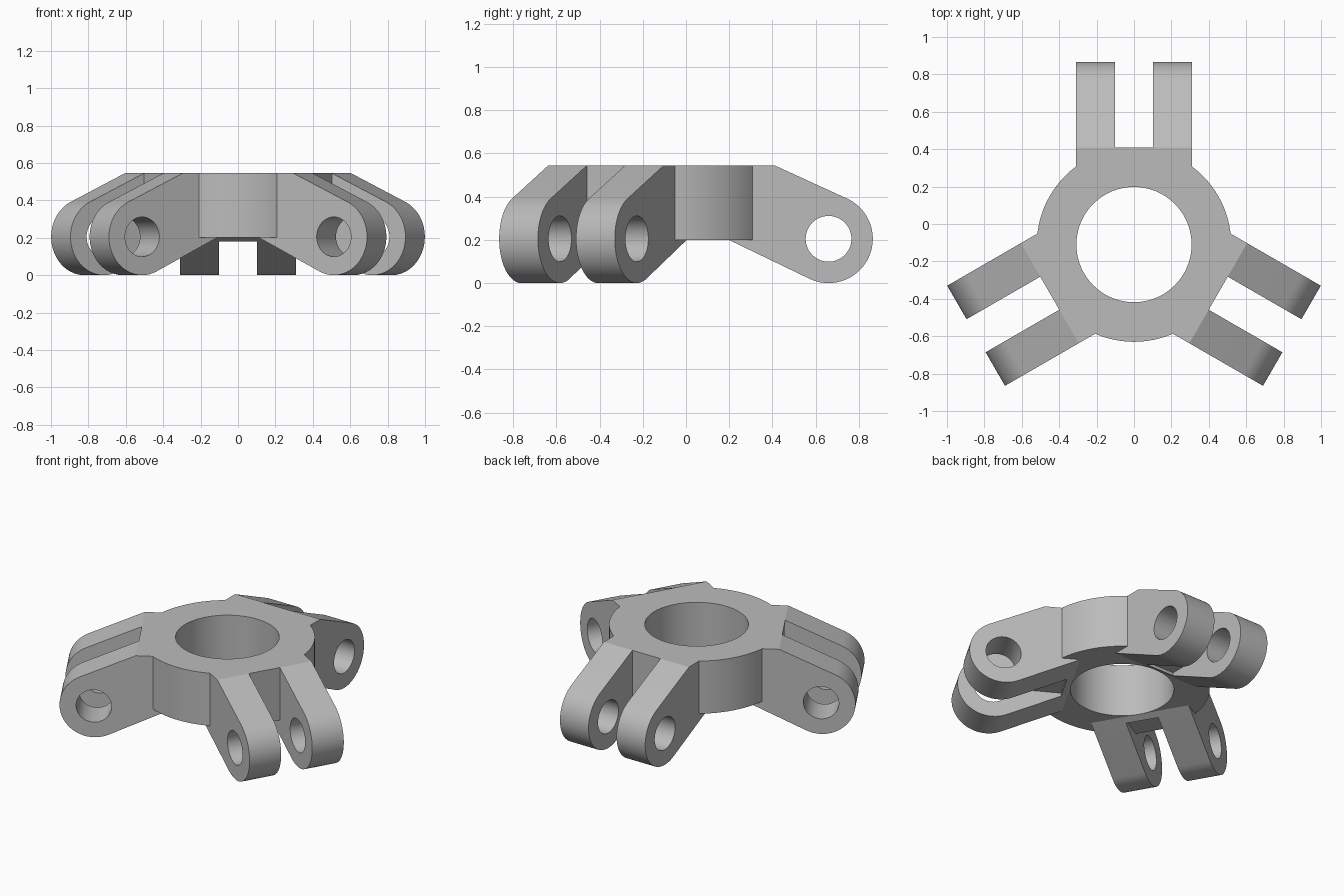
import bpy, bmesh, math
from mathutils import Matrix, Vector

cube = bpy.data.objects.get("Cube")
if cube:
    bpy.data.objects.remove(cube, do_unlink=True)

CENTRE_Y = -0.11
TOP, BASE = 0.545, 0.2
RING_R, BORE_R = 0.52, 0.308
ARM_HALF, SLOT_HALF = 0.309, 0.102
EYE = Vector((0.77, 0.205))
EYE_R, PIN_R = 0.205, 0.106

grey = bpy.data.materials.new("plain grey")
grey.use_nodes = True
grey.diffuse_color = (0.5, 0.5, 0.5, 1)
grey.node_tree.nodes["Principled BSDF"].inputs["Base Color"].default_value = (0.5, 0.5, 0.5, 1)


def make_object(name, bm, matrix):
    bmesh.ops.recalc_face_normals(bm, faces=bm.faces)
    mesh = bpy.data.meshes.new(name)
    bm.to_mesh(mesh)
    bm.free()
    mesh.transform(matrix)
    mesh.materials.append(grey)
    obj = bpy.data.objects.new(name, mesh)
    bpy.context.collection.objects.link(obj)
    return obj


def slab(name, profile, half, turn):
    """Extrude an (outward, up) profile sideways, then turn it about the hub."""
    bm = bmesh.new()
    face = bm.faces.new([bm.verts.new((-half, s, z)) for s, z in profile])
    ext = bmesh.ops.extrude_face_region(bm, geom=[face])["geom"]
    verts = [v for v in ext if isinstance(v, bmesh.types.BMVert)]
    bmesh.ops.translate(bm, verts=verts, vec=(2 * half, 0, 0))
    place = Matrix.Translation((0, CENTRE_Y, 0)) @ Matrix.Rotation(turn, 4, "Z")
    return make_object(name, bm, place)


def drum(name, radius, low, high):
    bm = bmesh.new()
    bmesh.ops.create_cone(bm, cap_ends=True, segments=96, radius1=radius,
                          radius2=radius, depth=high - low)
    return make_object(name, bm, Matrix.Translation((0, CENTRE_Y, (low + high) / 2)))


def arc(radius, start, end, steps):
    return [(EYE.x + radius * math.cos(a), EYE.y + radius * math.sin(a))
            for a in (start + (end - start) * i / steps for i in range(steps + 1))]


def tangent_angle(point, side):
    """Angle on the eye where the line from the point touches it."""
    d = Vector(point) - EYE
    return math.atan2(d.y, d.x) + side * math.acos(EYE_R / d.length)


def combine(target, tool, operation):
    mod = target.modifiers.new(operation.lower(), "BOOLEAN")
    mod.operation = operation
    mod.solver = "EXACT"
    mod.object = tool
    bpy.context.view_layer.objects.active = target
    bpy.ops.object.modifier_apply(modifier=mod.name)
    bpy.data.objects.remove(tool, do_unlink=True)


# Arm outline: level top, tangent slopes and a round eye
shoulder, heel = (RING_R, TOP), (BORE_R, BASE)
upper = tangent_angle(shoulder, -1)
lower = tangent_angle(heel, 1) - 2 * math.pi
while lower < upper - 2 * math.pi:
    lower += 2 * math.pi
arm_outline = [heel, (BORE_R, TOP), shoulder] + arc(EYE_R, upper, lower, 40)
pin_outline = arc(PIN_R, 0, 2 * math.pi, 48)[:-1]
# Fork slot, undercut below the ring
slot_outline = [(0.35, -0.1), (1.2, -0.1), (1.2, 0.8), (RING_R, 0.8),
                (RING_R, BASE), (0.35, BASE)]

# Hub ring joined with three forked arms
hub = drum("three_arm_hub", RING_R, BASE, TOP)
turns = [i * 2 * math.pi / 3 for i in range(3)]
for t in turns:
    combine(hub, slab("arm", arm_outline, ARM_HALF, t), "UNION")
for t in turns:
    combine(hub, slab("slot_cutter", slot_outline, SLOT_HALF, t), "DIFFERENCE")
    combine(hub, slab("pin_cutter", pin_outline, 0.5, t), "DIFFERENCE")
combine(hub, drum("bore_cutter", BORE_R, -0.2, 0.8), "DIFFERENCE")

# Smooth round walls with sharp edges
bpy.ops.object.select_all(action="DESELECT")
hub.select_set(True)
bpy.context.view_layer.objects.active = hub
bpy.ops.object.shade_smooth_by_angle(angle=math.radians(20))
